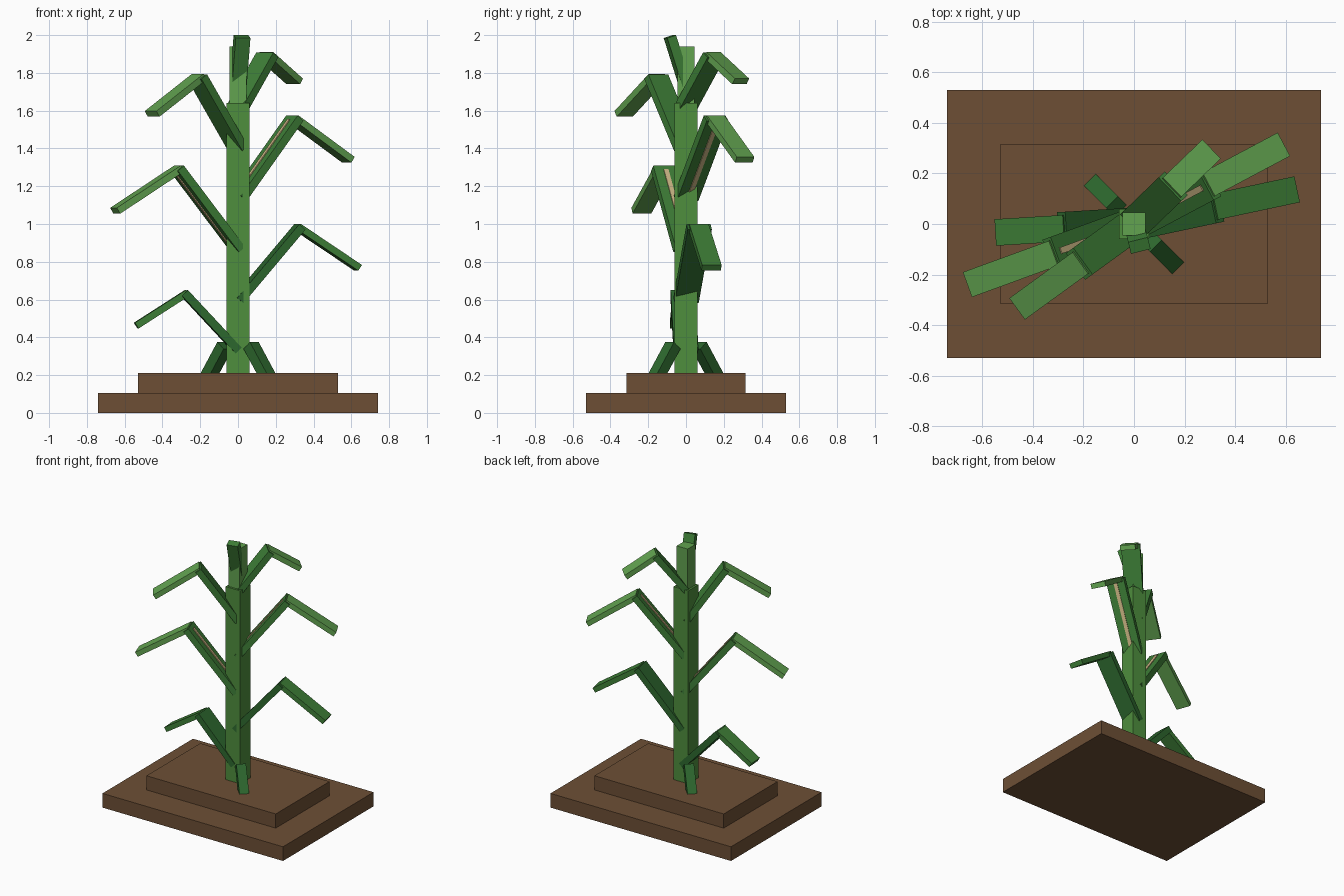
import bpy
from math import cos, sin, radians
from mathutils import Matrix, Vector

default = bpy.data.objects.get("Cube")
if default:
    bpy.data.objects.remove(default, do_unlink=True)


def material(name, hex_code):
    """Flat material from an sRGB hex string."""
    rgb = [int(hex_code[i:i + 2], 16) / 255 for i in (0, 2, 4)]
    color = [((c + 0.055) / 1.055) ** 2.4 for c in rgb] + [1]
    mat = bpy.data.materials.new(name)
    mat.use_nodes = True
    mat.diffuse_color = color
    mat.node_tree.nodes["Principled BSDF"].inputs["Base Color"].default_value = color
    return mat


soil = material("soil brown", "6D4F35")
dark = material("dark green", "2D682E")
mid = material("leaf green", "3E7F37")
stem = material("stalk green", "4E8E3D")
light = material("light green", "62A350")
tan = material("pale tan", "CBB684")


def box(name, matrix, size, mat):
    bpy.ops.mesh.primitive_cube_add(size=1)
    obj = bpy.context.object
    obj.name = name
    obj.data.transform(matrix @ Matrix.Diagonal((*size, 1)))
    obj.data.materials.append(mat)
    return obj


def block(name, width, depth, bottom, top, mat):
    """Upright box centred on the z axis."""
    place = Matrix.Translation((0, 0, (bottom + top) / 2))
    return box(name, place, (width, depth, top - bottom), mat)


def beam(name, angle, start, end, width, thickness, mat):
    """Box between two (radius, height) points in the vertical plane at angle."""
    a = radians(angle)
    p, q = [Vector((r * cos(a), r * sin(a), z)) for r, z in (start, end)]
    along = (q - p).normalized()
    side = Vector((-sin(a), cos(a), 0))
    turn = Matrix((along, side, along.cross(side))).transposed().to_4x4()
    place = Matrix.Translation((p + q) / 2) @ turn
    return box(name, place, ((q - p).length, width, thickness), mat)


# Stepped soil base
block("soil_base", 1.48, 1.06, 0, 0.105, soil)
block("soil_mound", 1.06, 0.63, 0.105, 0.21, soil)

# Stalk
block("lower_stalk", 0.12, 0.12, 0.2, 1.64, stem)
block("upper_stalk", 0.09, 0.09, 1.6, 1.94, light)

# Prop roots on opposite corners
for name, angle in (("front_root", -45), ("back_root", 135)):
    beam(name, angle, (0.098, 0.357), (0.24, 0.17), 0.066, 0.06, dark)

# Leaves: angle, start height, bend point, tip point, blade colours, rib
leaves = [
    (183.5, 0.33, (0.285, 0.635), (0.54, 0.462), dark, mid, False),
    (12, 0.595, (0.335, 0.985), (0.65, 0.768), dark, mid, False),
    (200, 0.865, (0.345, 1.295), (0.692, 1.07), mid, light, True),
    (28, 1.135, (0.34, 1.56), (0.662, 1.34), mid, light, True),
    (216, 1.4, (0.268, 1.78), (0.562, 1.583), mid, light, False),
    (44, 1.62, (0.215, 1.895), (0.417, 1.755), mid, light, False),
]
for i, (angle, z, bend, tip, low, high, rib) in enumerate(leaves, 1):
    beam(f"leaf_{i}_lower", angle, (0, z), bend, 0.13, 0.044, low)
    beam(f"leaf_{i}_tip", angle, (bend[0] - 0.015, bend[1]), tip, 0.105, 0.036, high)
    if rib:
        start, end = Vector((0, z)), Vector(bend)
        beam(f"leaf_{i}_rib", angle, start.lerp(end, 0.05), start.lerp(end, 0.95),
             0.026, 0.054, tan)

# Young leaf at the top
beam("top_shoot", -76, (0, 1.72), (0.088, 1.992), 0.08, 0.05, mid)
